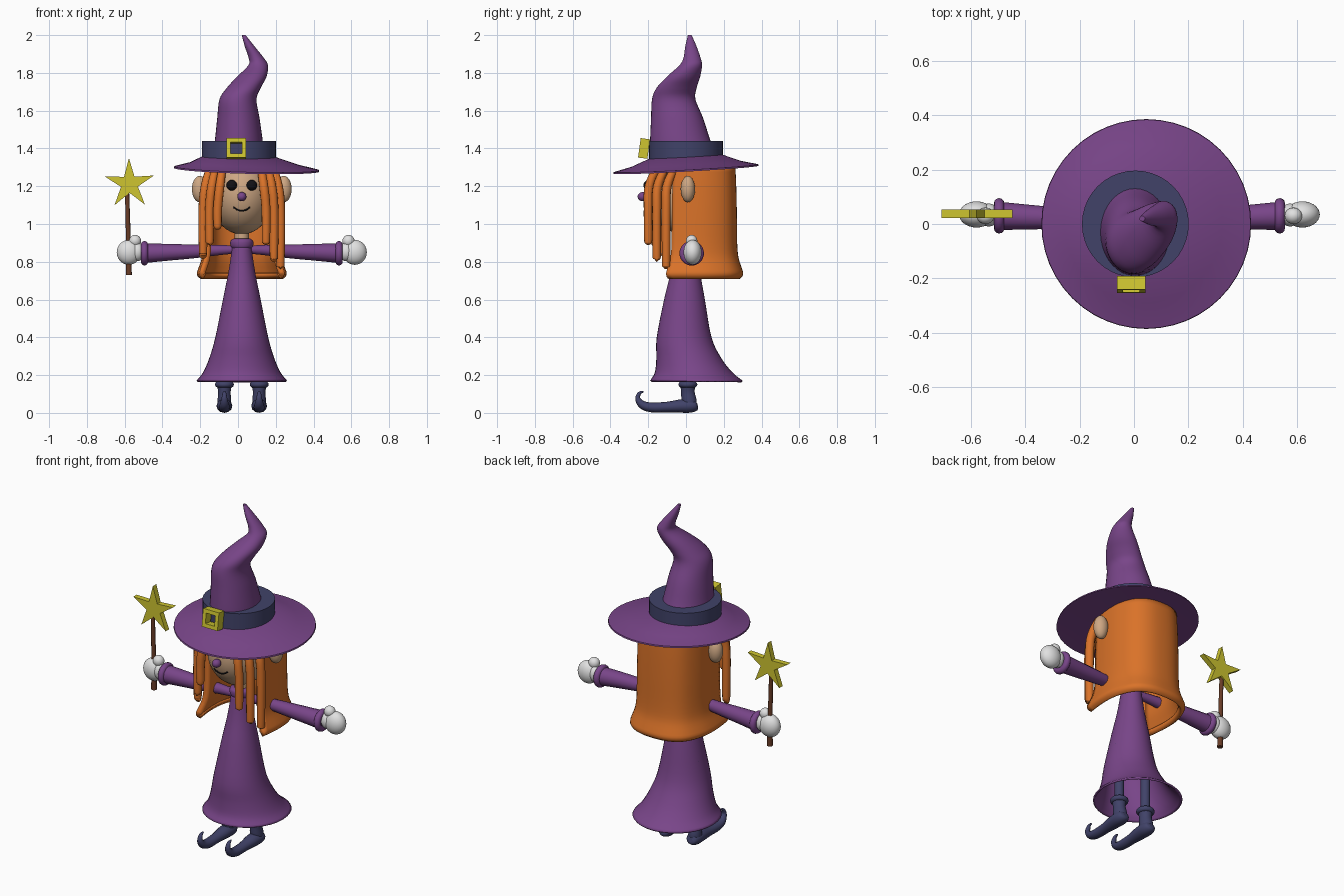
import bpy, bmesh, math
from mathutils import Vector, Matrix

if "Cube" in bpy.data.objects:
    bpy.data.objects.remove(bpy.data.objects["Cube"])

CX = 0.02  # body symmetry plane


def material(name, r, g, b):
    m = bpy.data.materials.new(name)
    m.diffuse_color = (r, g, b, 1)
    m.use_nodes = True
    m.node_tree.nodes["Principled BSDF"].inputs["Base Color"].default_value = m.diffuse_color
    return m


purple = material("purple", 0.19, 0.06, 0.25)
navy = material("navy", 0.052, 0.055, 0.14)
orange = material("orange", 0.70, 0.17, 0.022)
skin = material("skin", 0.62, 0.39, 0.23)
white = material("white", 0.75, 0.75, 0.75)
yellow = material("yellow", 0.62, 0.56, 0.03)
brown = material("brown", 0.14, 0.045, 0.02)
black = material("black", 0.006, 0.006, 0.008)


def smooth_points(pts, steps=5):
    """Catmull-Rom resampling of tuples of any length."""
    v = [Vector(p) for p in pts]
    v = [2 * v[0] - v[1]] + v + [2 * v[-1] - v[-2]]
    out = []
    for i in range(1, len(v) - 2):
        a, b, c, d = v[i - 1:i + 3]
        for k in range(steps):
            t = k / steps
            out.append(0.5 * (2 * b + (c - a) * t + (2 * a - 5 * b + 4 * c - d) * t * t
                              + (3 * b - a - 3 * c + d) * t ** 3))
    return out + [v[-2]]


def finish(bm, name, mat, angle=40):
    bmesh.ops.recalc_face_normals(bm, faces=bm.faces)
    me = bpy.data.meshes.new(name)
    bm.to_mesh(me)
    bm.free()
    ob = bpy.data.objects.new(name, me)
    bpy.context.collection.objects.link(ob)
    me.materials.append(mat)
    shade(ob, angle)
    return ob


def shade(ob, angle=40):
    bpy.ops.object.select_all(action='DESELECT')
    ob.select_set(True)
    bpy.context.view_layer.objects.active = ob
    bpy.ops.object.shade_smooth_by_angle(angle=math.radians(angle))


def grid(bm, rows, closed):
    for a, b in zip(rows, rows[1:]):
        n = len(a)
        for j in range(n if closed else n - 1):
            k = (j + 1) % n
            bm.faces.new((a[j], a[k], b[k], b[j]))


def loft(name, rings, mat, caps=True, n=36, shear=(0, 0)):
    """Stack of horizontal ellipses: (x, y, z, rx, ry)."""
    bm = bmesh.new()
    rows = []
    for x, y, z, rx, ry in rings:
        row = []
        for j in range(n):
            t = 2 * math.pi * j / n
            dx, dy = rx * math.cos(t), ry * math.sin(t)
            row.append(bm.verts.new((x + dx, y + dy, z + shear[0] * dx + shear[1] * dy)))
        rows.append(row)
    grid(bm, rows, True)
    if caps:
        bm.faces.new(rows[0])
        bm.faces.new(rows[-1])
    return finish(bm, name, mat)


def tube(name, pts, mat, stretch=1.0):
    """Round tube along a smooth path of (x, y, z, radius)."""
    path = smooth_points(pts)
    cu = bpy.data.curves.new(name, 'CURVE')
    cu.dimensions = '3D'
    cu.bevel_depth = 1
    cu.bevel_resolution = 4
    cu.use_fill_caps = True
    sp = cu.splines.new('POLY')
    sp.points.add(len(path) - 1)
    for p, q in zip(sp.points, path):
        p.co = (q[0], q[1], q[2], 1)
        p.radius = max(q[3], 0.001)
    ob = bpy.data.objects.new(name, cu)
    bpy.context.collection.objects.link(ob)
    bpy.ops.object.select_all(action='DESELECT')
    ob.select_set(True)
    bpy.context.view_layer.objects.active = ob
    bpy.ops.object.convert(target='MESH')
    ob = bpy.context.object
    for v in ob.data.vertices:
        v.co.x = pts[0][0] + (v.co.x - pts[0][0]) * stretch
    ob.data.materials.clear()
    ob.data.materials.append(mat)
    shade(ob)
    return ob


def ball(name, loc, rad, mat):
    bm = bmesh.new()
    bmesh.ops.create_uvsphere(bm, u_segments=28, v_segments=18, radius=1,
                              matrix=Matrix.Translation(loc) @ Matrix.Diagonal((*rad, 1)))
    return finish(bm, name, mat)


def torus(name, loc, major, minor, mat, rot=(0, 0, 0)):
    bpy.ops.mesh.primitive_torus_add(location=loc, rotation=rot, major_radius=major,
                                     minor_radius=minor, major_segments=32, minor_segments=12)
    ob = bpy.context.object
    ob.name = name
    ob.data.materials.append(mat)
    shade(ob)


# Hat: crooked cone, tilted brim, band and buckle
loft("hat_cone", smooth_points([
    (0, -0.01, 1.35, .14, .18), (.004, -.03, 1.44, .127, .16), (.002, -.047, 1.56, .112, .138),
    (0, -.065, 1.66, .098, .115), (.03, -.05, 1.72, .09, .106), (.073, -.013, 1.78, .078, .088),
    (.107, .025, 1.84, .052, .06), (.096, .032, 1.88, .04, .045),
    (.062, .026, 1.94, .026, .03), (.03, .02, 2.0, .01, .01)], 4), purple)
loft("hat_brim", [(.045, 0, 1.30, .02, .02), (.045, 0, 1.298, .2, .2), (.045, 0, 1.287, .385, .385),
                  (.045, 0, 1.295, .383, .383), (.035, 0, 1.318, .29, .29),
                  (.01, 0, 1.36, .185, .185)], purple, n=48, shear=(-.026, .055))
loft("hat_band", [(.005, 0, 1.34, .196, .196), (.005, 0, 1.44, .196, .196)], navy, n=40)
bm = bmesh.new()
tilt = Matrix.Translation((-.01, -.222, 1.40)) @ Matrix.Rotation(math.radians(-8), 4, 'X')
for dx, dz, sx, sz in ((-.041, 0, .022, .104), (.041, 0, .022, .104), (0, -.041, .06, .022), (0, .041, .06, .022)):
    bmesh.ops.create_cube(bm, size=1, matrix=tilt @ Matrix.Translation((dx, 0, dz))
                          @ Matrix.Diagonal((sx, .05, sz, 1)))
finish(bm, "hat_buckle", yellow)

# Head, face and neck
HC, HR = Vector((CX, 0, 1.16)), (.17, .21, .215)


def face_y(x, z):
    return -HR[1] * math.sqrt(max(0, 1 - (x / HR[0]) ** 2 - ((z - HC.z) / HR[2]) ** 2))


ball("head", HC, HR, skin)
ball("nose", (CX, -.23, 1.145), (.024, .026, .024), purple)
tube("neck", [(CX, 0, .88, .038), (CX, 0, 1.0, .038)], skin)
mouth = [(x, 1.07 + 10 * x * x) for x in (-.044, -.03, -.015, 0, .015, .03, .044)]
tube("mouth", [(CX + x, face_y(x, z) - .001, z, .004) for x, z in mouth], black)
for s, side in ((-1, "left"), (1, "right")):
    ball(side + "_eye", (CX + s * .053, -.197, 1.205), (.028, .028, .028), black)
    ball(side + "_ear", (CX + s * .222, .01, 1.185), (.042, .038, .07), skin)

# Hair: open-fronted flared shell and hanging front strands
half = [(.172, -.07), (.182, .03), (.175, .12), (.14, .2), (.08, .24), (0, .25)]
outline = smooth_points(half + [(-x, y) for x, y in half[-2::-1]], 4)
bm = bmesh.new()
rows = []
for z, k in smooth_points([(1.31, .97), (1.2, 1.0), (1.05, 1.02), (.9, 1.03), (.82, 1.07),
                           (.76, 1.18), (.735, 1.22), (.722, 1.14)], 3):
    rows.append([bm.verts.new((CX + p[0] * k, .08 + (p[1] - .08) * k, z)) for p in outline])
grid(bm, rows, False)
hair = finish(bm, "hair_back", orange)
mod = hair.modifiers.new("thickness", 'SOLIDIFY')
mod.thickness = .032
mod.offset = 0

strands = [(1, .10, .128, -.2, .89), (1, .135, .17, -.155, .81), (1, .165, .205, -.105, .77),
           (-1, .10, .128, -.2, .97), (-1, .135, .17, -.165, .89), (-1, .165, .205, -.115, .83)]
for i, (s, x0, x1, y, z) in enumerate(strands):
    tube("hair_strand_%d" % (i + 1), [
        (CX + s * x0, y + .05, 1.31, .02), (CX + s * (x1 - .012), y + .005, 1.2, .024),
        (CX + s * x1, y, 1.08, .024), (CX + s * x1, y, z + .03, .022),
        (CX + s * x1, y, z + .008, .017), (CX + s * x1, y, z, .006)], orange)

# Dress with open hem, and collar
dress = loft("dress", smooth_points([
    (CX, .055, .17, .24, .245), (CX, .04, .215, .205, .205), (CX, .015, .29, .172, .172),
    (CX, -.01, .4, .14, .145), (CX, -.008, .6, .1, .108), (CX, -.003, .75, .07, .077),
    (CX, 0, .9, .048, .055)], 4), purple, caps=False)
mod = dress.modifiers.new("thickness", 'SOLIDIFY')
mod.thickness = .01
loft("collar", smooth_points([(CX, 0, .87, .05, .055), (CX, 0, .885, .06, .062),
                              (CX, 0, .91, .06, .062), (CX, 0, .922, .045, .05)], 3), purple)

# Arms, cuffs, hands, legs and pointed boots
for s, side in ((-1, "left"), (1, "right")):
    def X(d):
        return CX + s * d
    tube(side + "_sleeve", [(X(.02), .005, .865, .02), (X(.12), .012, .862, .027), (X(.25), .02, .855, .036),
                            (X(.4), .025, .85, .045), (X(.52), .03, .845, .052)], purple)
    torus(side + "_sleeve_cuff", (X(.515), .03, .845), .046, .019, purple, (0, math.pi / 2, 0))
    ball(side + "_wrist", (X(.553), .033, .853), (.04, .042, .05), white)
    ball(side + "_hand", (X(.598), .035, .85), (.064, .048, .066), white)
    ball(side + "_thumb", (X(.565), .03, .91), (.032, .03, .032), white)

    fx = X(.092)
    tube(side + "_leg", [(fx, .01, .13, .026), (fx, .01, .5, .026)], navy)
    torus(side + "_boot_cuff", (fx, .01, .15), .034, .016, navy)
    loft(side + "_boot_shaft", smooth_points([(fx, .02, .03, .036, .036), (fx, .016, .07, .036, .04),
                                              (fx, .01, .11, .033, .036), (fx, .01, .15, .04, .04)], 3), navy)
    tube(side + "_boot_foot", [
        (fx, .062, .04, .012), (fx, .052, .038, .028), (fx, .02, .037, .036), (fx, -.03, .036, .035),
        (fx, -.1, .031, .028), (fx, -.18, .029, .026), (fx, -.23, .042, .022), (fx, -.255, .075, .014),
        (fx, -.246, .104, .009), (fx, -.225, .113, .004)], navy, 1.15)

# Star wand
tube("wand_stick", [(-.578, .035, .73, .016), (-.58, .035, .9, .013), (-.588, .036, 1.2, .011)], brown)
bm = bmesh.new()
star = []
for i in range(10):
    r = .047 if i % 2 else .137
    a = math.radians(91 + 36 * i)
    star.append(bm.verts.new((-.575 + r * math.cos(a), .022, 1.212 + r * math.sin(a))))
geo = bmesh.ops.extrude_face_region(bm, geom=[bm.faces.new(star)])
bmesh.ops.translate(bm, vec=(0, .032, 0), verts=[g for g in geo["geom"] if isinstance(g, bmesh.types.BMVert)])
finish(bm, "wand_star", yellow, 20)
